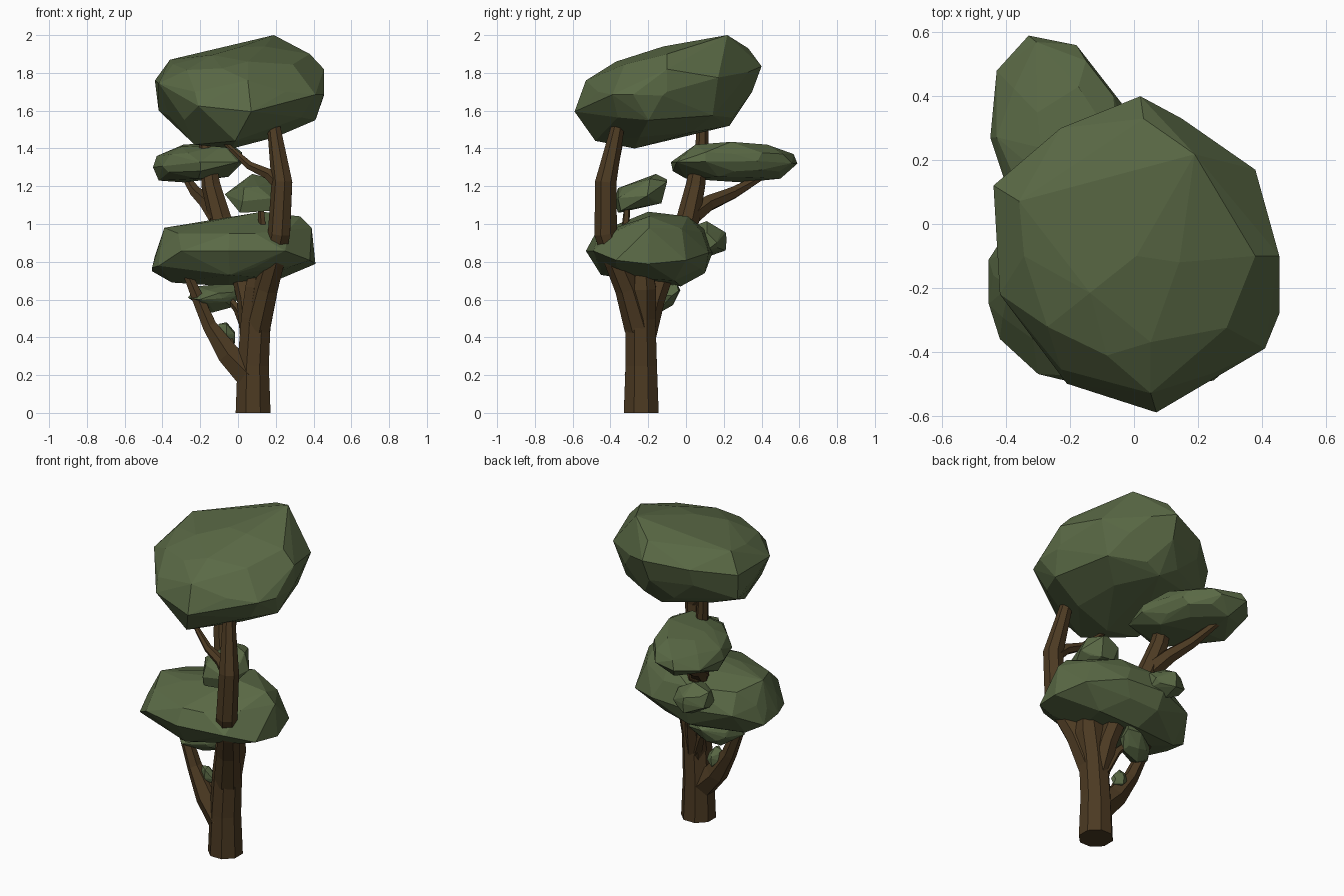
import bpy, bmesh, math
from mathutils import Vector

if "Cube" in bpy.data.objects:
    bpy.data.objects.remove(bpy.data.objects["Cube"])


def material(name, color):
    m = bpy.data.materials.new(name)
    m.diffuse_color = (*color, 1)
    m.use_nodes = True
    m.node_tree.nodes["Principled BSDF"].inputs["Base Color"].default_value = m.diffuse_color
    return m


GREEN = material("leaf green", (0.102, 0.142, 0.060))
BROWN = material("bark brown", (0.072, 0.042, 0.016))


def finish(name, bm, mat):
    bmesh.ops.recalc_face_normals(bm, faces=bm.faces)
    me = bpy.data.meshes.new(name)
    bm.to_mesh(me)
    bm.free()
    me.materials.append(mat)
    ob = bpy.data.objects.new(name, me)
    bpy.context.collection.objects.link(ob)


# Branch: faceted tube through (x, y, z, radius) points
def branch(name, pts, sides=7):
    bm = bmesh.new()
    ps = [Vector(p[:3]) for p in pts]
    rings = []
    for i, p in enumerate(ps):
        if i == 0:
            t = ps[1] - p
        elif i == len(ps) - 1:
            t = p - ps[i - 1]
        else:
            t = (ps[i + 1] - p).normalized() + (p - ps[i - 1]).normalized()
        t.normalize()
        u = Vector((0, 1, 0)).cross(t).normalized() if abs(t.y) < 0.9 else Vector((1, 0, 0))
        v = t.cross(u).normalized()
        ring = []
        for k in range(sides):
            a = 2 * math.pi * (k + 0.5) / sides
            ring.append(bm.verts.new(p + pts[i][3] * (math.cos(a) * u + math.sin(a) * v)))
        rings.append(ring)
    for a, b in zip(rings, rings[1:]):
        for k in range(sides):
            n = (k + 1) % sides
            bm.faces.new((a[k], a[n], b[n], b[k]))
    bm.faces.new(rings[0])
    bm.faces.new(rings[-1])
    finish(name, bm, BROWN)


# How far a 2D point lies out relative to a convex outline (1 = on it)
def gauge(p, outline, c):
    g = 0
    n = len(outline)
    for i in range(n):
        ax, ay = outline[i][0] - c[0], outline[i][1] - c[1]
        bx, by = outline[(i + 1) % n][0] - c[0], outline[(i + 1) % n][1] - c[1]
        nx, ny = by - ay, ax - bx
        d = nx * ax + ny * ay
        if abs(d) > 1e-9:
            g = max(g, (nx * p[0] + ny * p[1]) / d)
    return g


# Foliage: hull of a shaped icosphere and its front, side and top outlines
def foliage(name, front, side, top, detail=2):
    lo = Vector((min(p[0] for p in front), min(p[0] for p in side), min(p[1] for p in side)))
    hi = Vector((max(p[0] for p in front), max(p[0] for p in side), max(p[1] for p in side)))
    c, h = (lo + hi) / 2, (hi - lo) / 2
    views = [((0, 2), front), ((1, 2), side), ((0, 1), top)]

    def gauges(d):
        return [gauge((d[i], d[j]), o, (c[i], c[j])) for (i, j), o in views]

    bm = bmesh.new()
    bmesh.ops.create_icosphere(bm, subdivisions=detail, radius=1)
    for v in bm.verts:
        d = Vector(v.co[i] * h[i] for i in range(3))
        g = gauges(d)
        v.co = c + 0.97 * d / max(math.sqrt(sum(q * q for q in g) / 2), *g)
    # each outline point sits at the depth that suits the other two views best
    for (i, j), outline in views:
        k = 3 - i - j
        for p in outline:
            d = Vector((0, 0, 0))
            d[i], d[j] = p[0] - c[i], p[1] - c[j]
            options = []
            for s in range(-20, 21):
                d[k] = h[k] * s / 20
                options.append((sum(q ** 6 for q in gauges(d)), d[k]))
            d[k] = min(options)[1]
            bm.verts.new(c + d)
    bmesh.ops.delete(bm, geom=bm.edges[:], context='EDGES_FACES')
    hull = bmesh.ops.convex_hull(bm, input=bm.verts[:])
    bmesh.ops.delete(bm, geom=[v for v in bm.verts if not v.link_faces], context='VERTS')
    bmesh.ops.remove_doubles(bm, verts=bm.verts[:], dist=0.1 * min(h))
    bmesh.ops.dissolve_limit(bm, angle_limit=math.radians(5), verts=bm.verts[:], edges=bm.edges[:])
    finish(name, bm, GREEN)


# Small foliage: outlines derived from centre, half size and a tilt
def small_foliage(name, c, h, tilt=0.0):
    angles = [2 * math.pi * (k + 0.5) / 6 for k in range(6)]

    def ring(i, j, s):
        return [(c[i] + 1.1 * h[i] * math.cos(a),
                 c[j] + h[j] * (math.sin(a) + s * math.cos(a))) for a in angles]
    foliage(name, ring(0, 2, tilt), ring(1, 2, tilt), ring(0, 1, 0), 1)


foliage("top_crown",
        [(-.44, 1.76), (-.36, 1.87), (.19, 2.0), (.38, 1.90), (.455, 1.82), (.455, 1.68),
         (.41, 1.55), (.20, 1.46), (-.03, 1.40), (-.23, 1.42), (-.42, 1.60)][::-1],
        [(-.59, 1.60), (-.53, 1.76), (-.37, 1.86), (-.12, 1.94), (.22, 2.0), (.33, 1.93),
         (.39, 1.83), (.35, 1.70), (.23, 1.52), (-.27, 1.40), (-.48, 1.44)][::-1],
        [(-.44, .13), (-.23, .30), (.02, .40), (.15, .33), (.38, .17), (.455, -.10),
         (.455, -.28), (.41, -.39), (.07, -.59), (-.21, -.5), (-.42, -.22)][::-1])

foliage("middle_crown",
        [(-.455, .75), (-.44, .83), (-.39, .98), (.13, 1.06), (.33, 1.04), (.39, .98),
         (.41, .78), (.20, .70), (-.05, .67), (-.35, .69)][::-1],
        [(-.53, .86), (-.48, .95), (-.20, 1.065), (.01, 1.04), (.10, .97), (.14, .85),
         (.10, .74), (-.03, .67), (-.45, .73)][::-1],
        [(-.455, -.25), (-.455, -.10), (-.35, .05), (-.1, .14), (.15, .12), (.35, 0),
         (.41, -.2), (.38, -.37), (.25, -.49), (-.05, -.53), (-.3, -.47), (-.42, -.36)][::-1])

foliage("back_crown",
        [(-.45, 1.30), (-.43, 1.36), (-.29, 1.42), (-.05, 1.435), (.02, 1.38), (.03, 1.33),
         (-.05, 1.25), (-.28, 1.22), (-.42, 1.23)][::-1],
        [(-.08, 1.33), (.05, 1.42), (.24, 1.435), (.43, 1.42), (.57, 1.37), (.59, 1.32),
         (.5, 1.24), (.3, 1.22), (0, 1.24), (-.07, 1.28)][::-1],
        [(-.45, .27), (-.43, .48), (-.33, .59), (-.18, .56), (-.04, .38), (.03, .1),
         (0, -.05), (-.2, -.08), (-.4, .12)][::-1])

foliage("inner_tuft",
        [(-.07, 1.16), (.07, 1.26), (.18, 1.24), (.22, 1.15), (.17, 1.07), (.01, 1.06)][::-1],
        [(-.38, 1.12), (-.36, 1.19), (-.16, 1.265), (-.10, 1.235), (-.13, 1.11), (-.36, 1.06)][::-1],
        [(-.07, -.22), (.02, -.11), (.14, -.10), (.22, -.2), (.18, -.36), (.02, -.38)][::-1], 1)

small_foliage("rear_tuft", (-.13, .11, .92), (.11, .105, .095), -.15)
foliage("low_tuft",
        [(-.265, .61), (-.22, .67), (0, .675), (.01, .62), (-.03, .56), (-.14, .53)][::-1],
        [(-.26, .60), (-.20, .65), (-.05, .69), (-.03, .65), (-.07, .57), (-.14, .53)][::-1],
        [(-.265, -.2), (-.2, -.1), (-.08, -.03), (.01, -.04), (0, -.12), (-.08, -.2),
         (-.2, -.26)][::-1], 1)
small_foliage("twig_tuft", (-.06, -.20, .42), (.045, .04, .06), -.4)

# Trunk and branches
branch("trunk", [(.08, -.237, 0, .100), (.08, -.237, .25, .090), (.095, -.24, .5, .085),
                 (.12, -.24, .66, .088), (.13, -.24, .8, .06)], 8)
branch("front_limb", [(.10, -.25, .45, .078), (.15, -.31, .66, .068), (.19, -.37, .80, .062),
                      (.22, -.425, .95, .062), (.235, -.425, 1.22, .058), (.19, -.36, 1.52, .036)])
branch("back_limb", [(.08, -.23, .38, .068), (.055, -.17, .6, .060), (.01, -.10, .8, .060),
                     (-.09, .01, 1.02, .063), (-.14, .05, 1.2, .053), (-.17, .085, 1.42, .036),
                     (-.18, .09, 1.56, .03)])
branch("rear_branch", [(-.10, .01, 1.03, .058), (-.16, .12, 1.11, .045),
                       (-.22, .25, 1.165, .034), (-.28, .40, 1.25, .02)], 6)
branch("left_limb", [(.06, -.24, .20, .085), (-.05, -.23, .31, .068), (-.15, -.21, .46, .043),
                     (-.21, -.20, .60, .036), (-.27, -.20, .74, .026)], 6)
branch("left_twig", [(-.03, -.22, .34, .024), (-.05, -.20, .42, .012)], 5)
branch("low_twig", [(.06, -.19, .42, .035), (.0, -.15, .55, .025), (-.06, -.12, .62, .016)], 5)
branch("rear_twig", [(-.06, -.02, .9, .03), (-.13, .09, .92, .02)], 5)
branch("crown_twig", [(.22, -.415, 1.21, .04), (.16, -.40, 1.265, .032),
                      (.06, -.38, 1.31, .024), (-.07, -.345, 1.43, .012)], 6)
branch("tuft_twig", [(.13, -.32, .98, .022), (.12, -.31, 1.12, .015)], 5)
